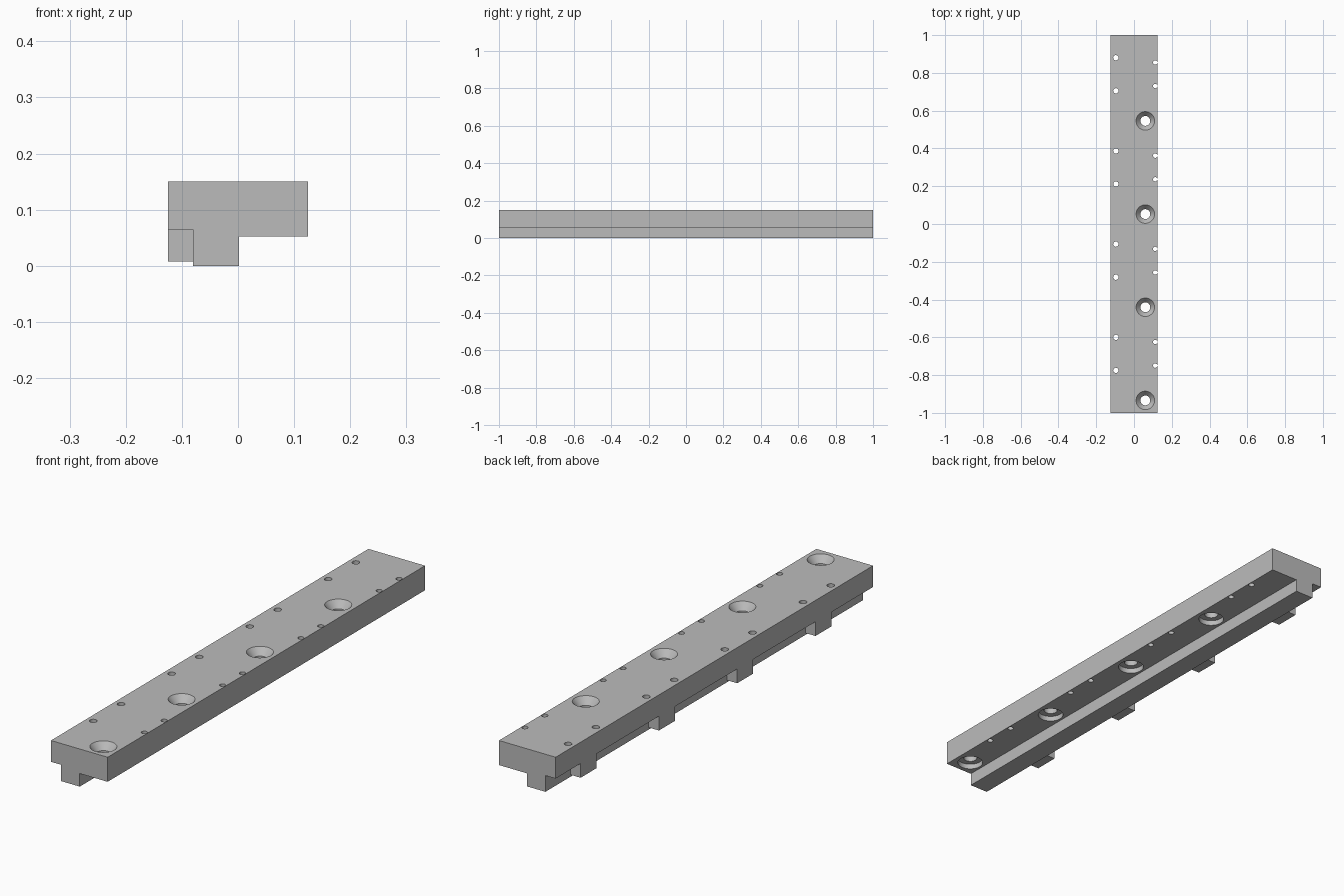
import bpy, bmesh, math
from mathutils import Matrix, Vector

cube = bpy.data.objects.get("Cube")
if cube:
    bpy.data.objects.remove(cube, do_unlink=True)

steel = bpy.data.materials.new("grey_metal")
steel.use_nodes = True
GREY = (0.5, 0.5, 0.5, 1)
steel.diffuse_color = GREY
steel.node_tree.nodes["Principled BSDF"].inputs["Base Color"].default_value = GREY

PITCH = 0.4933
CENTRES = [0.7925 - PITCH * i for i in range(4)]
TOP, RIGHT_UNDER, LEFT_UNDER = 0.15, 0.052, 0.065
HALF, RIB_LEFT, RIB_RIGHT = 0.125, -0.08, 0.002


def make_object(name, bm):
    bmesh.ops.recalc_face_normals(bm, faces=bm.faces)
    mesh = bpy.data.meshes.new(name)
    bm.to_mesh(mesh)
    bm.free()
    mesh.materials.append(steel)
    obj = bpy.data.objects.new(name, mesh)
    bpy.context.collection.objects.link(obj)
    return obj


def extrude_y(name, profile, y0, y1):
    """Prism from an x-z outline, running along y."""
    bm = bmesh.new()
    face = bm.faces.new([bm.verts.new((x, y0, z)) for x, z in profile])
    out = bmesh.ops.extrude_face_region(bm, geom=[face])
    moved = [v for v in out["geom"] if isinstance(v, bmesh.types.BMVert)]
    bmesh.ops.translate(bm, verts=moved, vec=(0, y1 - y0, 0))
    return make_object(name, bm)


def add_lathe(bm, x, y, profile, sides):
    """Closed turned solid from (radius, z) pairs listed bottom to top."""
    rings = []
    for r, z in profile:
        rings.append([bm.verts.new((x + r * math.cos(a), y + r * math.sin(a), z))
                      for a in (math.tau * i / sides for i in range(sides))])
    for low, high in zip(rings, rings[1:]):
        for i in range(sides):
            j = (i + 1) % sides
            bm.faces.new((low[i], low[j], high[j], high[i]))
    bm.faces.new(rings[0][::-1])
    bm.faces.new(rings[-1])


# Rail: wide plate with a rib below
rail = extrude_y("rail_plate", [
    (-HALF, TOP), (HALF, TOP), (HALF, RIGHT_UNDER), (RIB_RIGHT, RIGHT_UNDER),
    (RIB_RIGHT, 0), (RIB_LEFT, 0), (RIB_LEFT, LEFT_UNDER), (-HALF, LEFT_UNDER)], -1, 1)

# Hole cutters: countersunk screw holes with a counterbore below, and pin holes
SCREW = [(0.049, 0.03), (0.049, 0.073), (0.026, 0.073), (0.026, 0.122),
         (0.049, TOP), (0.049, 0.17)]
cut = bmesh.new()
for c in CENTRES:
    add_lathe(cut, 0.06, c - PITCH / 2, SCREW, 48)
    for side in (-1, 1):
        add_lathe(cut, -0.096, c + side * 0.0875, [(0.014, 0.03), (0.014, 0.17)], 24)
        add_lathe(cut, 0.112, c + side * 0.0625, [(0.0115, 0.03), (0.0115, 0.17)], 24)
cutter = make_object("hole_cutter", cut)
cutter.hide_render = True

# Cut the holes and bake the result
mod = rail.modifiers.new("holes", "BOOLEAN")
mod.operation = "DIFFERENCE"
mod.solver = "EXACT"
mod.object = cutter
bpy.context.view_layer.objects.active = rail
bpy.ops.object.modifier_apply(modifier=mod.name)
bpy.data.objects.remove(cutter, do_unlink=True)

# Smooth hole walls, keep machined edges sharp
bpy.ops.object.select_all(action="DESELECT")
rail.select_set(True)
bpy.ops.object.shade_smooth_by_angle(angle=math.radians(30))

# Stop blocks between the pin hole pairs
for i, c in enumerate(CENTRES):
    extrude_y(f"side_block_{i + 1}", [
        (-HALF, LEFT_UNDER), (RIB_LEFT, LEFT_UNDER), (RIB_LEFT, 0.008), (-HALF, 0.008)],
        c - 0.05, c + 0.05)
